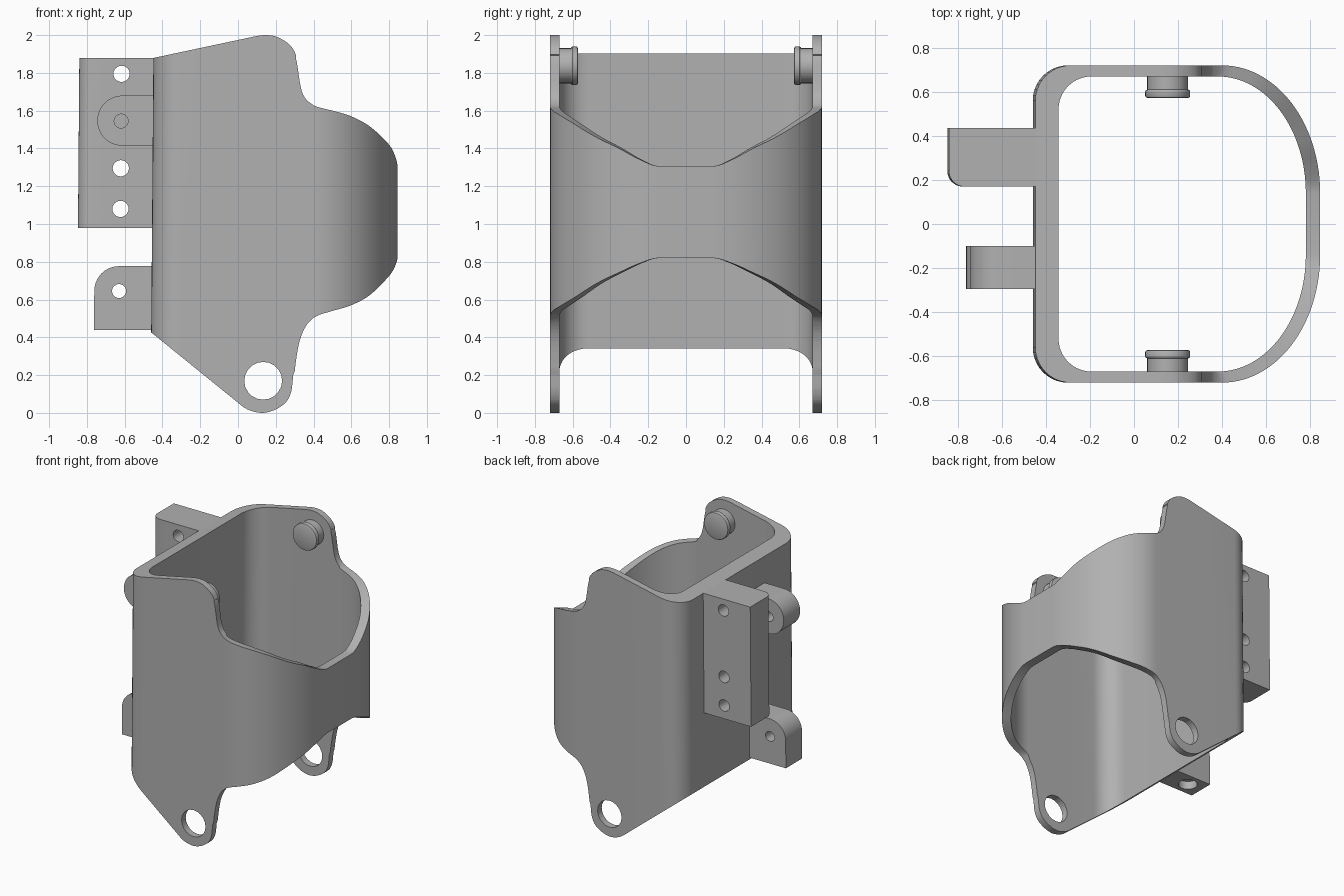
import bpy, bmesh, math
from mathutils import Vector

if "Cube" in bpy.data.objects:
    bpy.data.objects.remove(bpy.data.objects["Cube"])

grey = bpy.data.materials.new("grey")
grey.diffuse_color = (0.44, 0.44, 0.44, 1)
grey.use_nodes = True
grey.node_tree.nodes["Principled BSDF"].inputs["Base Color"].default_value = grey.diffuse_color


def lean(x, z):
    """The whole bracket leans very slightly towards +x with height."""
    return x + 0.008 * (z - 1)


def finish(name, bm):
    bmesh.ops.recalc_face_normals(bm, faces=bm.faces)
    me = bpy.data.meshes.new(name)
    bm.to_mesh(me)
    bm.free()
    ob = bpy.data.objects.new(name, me)
    bpy.context.collection.objects.link(ob)
    me.materials.append(grey)
    return ob


def select(ob):
    bpy.ops.object.select_all(action='DESELECT')
    ob.select_set(True)
    bpy.context.view_layer.objects.active = ob


def smooth(ob, angle=30):
    select(ob)
    bpy.ops.object.shade_smooth_by_angle(angle=math.radians(angle))


def prism(name, loop_a, loop_b):
    """Solid between two matching 3D loops."""
    bm = bmesh.new()
    a = [bm.verts.new(p) for p in loop_a]
    b = [bm.verts.new(p) for p in loop_b]
    bm.faces.new(a)
    bm.faces.new(b)
    for i in range(len(a)):
        j = (i + 1) % len(a)
        bm.faces.new((a[i], a[j], b[j], b[i]))
    return finish(name, bm)


def along_y(name, pts, y0, y1):
    return prism(name, [(lean(x, z), y0, z) for x, z in pts],
                 [(lean(x, z), y1, z) for x, z in pts])


def along_z(name, pts, z0, z1):
    return prism(name, [(lean(x, z0), y, z0) for x, y in pts],
                 [(lean(x, z1), y, z1) for x, y in pts])


def arc(cx, cy, rx, ry, a0, a1, n):
    return [(cx + rx * math.cos(math.radians(a0 + (a1 - a0) * i / n)),
             cy + ry * math.sin(math.radians(a0 + (a1 - a0) * i / n))) for i in range(n + 1)]


def circle(cx, cy, r, n=24):
    return arc(cx, cy, r, r, 0, 360, n)[:-1]


def cut(ob, cutter):
    m = ob.modifiers.new("cut", 'BOOLEAN')
    m.operation, m.solver, m.object = 'DIFFERENCE', 'EXACT', cutter
    select(ob)
    bpy.ops.object.modifier_apply(modifier=m.name)
    bpy.data.objects.remove(cutter)


def spline(pts, n=4):
    """Smooth curve through points."""
    out = []
    p = [Vector(q) for q in pts]
    for i in range(len(p) - 1):
        a, b, c, d = p[max(i - 1, 0)], p[i], p[i + 1], p[min(i + 2, len(p) - 1)]
        for k in range(n):
            t = k / n
            out.append(tuple(0.5 * (2 * b + (c - a) * t + (2 * a - 5 * b + 4 * c - d) * t * t
                                    + (3 * b - a - 3 * c + d) * t ** 3)))
    return out + [tuple(p[-1])]


def height(curve, x):
    if x <= curve[0][0]:
        return curve[0][1]
    for (x0, z0), (x1, z1) in zip(curve, curve[1:]):
        if x0 <= x <= x1:
            return z0 + (z1 - z0) * (x - x0) / max(x1 - x0, 1e-6)
    return curve[-1][1]


# Upper and lower edges of the sleeve as heights over x
top = [(-0.46, 1.878)] + spline([
    (0.09, 1.995), (0.14, 2.0), (0.20, 1.99), (0.27, 1.945), (0.305, 1.88), (0.32, 1.8),
    (0.329, 1.74), (0.345, 1.685), (0.375, 1.645), (0.42, 1.62), (0.5, 1.6), (0.6, 1.57),
    (0.7, 1.515), (0.8, 1.42), (0.835, 1.35), (0.846, 1.30)])
bottom = [(-0.46, 0.43)] + spline([
    (0.0, 0.06), (0.055, 0.02), (0.13, 0.0), (0.2, 0.015), (0.26, 0.055), (0.288, 0.11),
    (0.297, 0.18), (0.306, 0.27), (0.326, 0.38), (0.36, 0.46), (0.41, 0.51), (0.5, 0.54),
    (0.6, 0.57), (0.7, 0.625), (0.8, 0.725), (0.835, 0.785), (0.846, 0.825)])

# Half of the sleeve plan, as matching outer and inner points
outer = [(-0.455, 0)] + arc(-0.295, 0.56, 0.16, 0.16, 180, 90, 10)
inner = [(-0.35, 0)] + arc(-0.20, 0.52, 0.15, 0.15, 180, 90, 10)
xs = sorted({round(x, 4) for x, z in top + bottom if -0.15 < x < 0.375})
outer += [(x, 0.72) for x in xs]
inner += [(x, 0.67) for x in xs]
outer += arc(0.40, 0.14, 0.445, 0.58, 90, 0, 28) + [(0.845, 0)]
inner += arc(0.38, 0.14, 0.40, 0.53, 90, 0, 28) + [(0.78, 0)]
outer += [(x, -y) for x, y in outer[-2:0:-1]]
inner += [(x, -y) for x, y in inner[-2:0:-1]]

# Sleeve
bm = bmesh.new()
rings = []
for (xo, yo), (xi, yi) in zip(outer, inner):
    xe = xi if xi < 0 else xo
    section = [(xo, yo, height(bottom, xo)), (xo, yo, height(top, xo)),
               (xi, yi, height(top, xe)), (xi, yi, height(bottom, xe))]
    rings.append([bm.verts.new((lean(x, z) if x < 0.3 else x, y, z)) for x, y, z in section])
for r, s in zip(rings, rings[1:] + rings[:1]):
    for k in range(4):
        m = (k + 1) % 4
        bm.faces.new((r[k], r[m], s[m], s[k]))
sleeve = finish("sleeve", bm)
cut(sleeve, along_y("tab_hole_cutter", circle(0.14, 0.17, 0.1, 20), -1, 1))
smooth(sleeve)

# Tall mounting block with one rounded upright edge and three cross holes
block = along_z("mounting_block", [(-0.41, 0.17), (-0.41, 0.435), (-0.847, 0.435)]
                + arc(-0.777, 0.24, 0.07, 0.07, 180, 270, 8), 0.98, 1.88)
for z in (1.795, 1.295, 1.08):
    cut(block, along_y("block_hole_cutter", circle(-0.623, z, 0.043), 0, 1))
smooth(block)

# Upper lug with a round end
upper = along_y("upper_lug", [(-0.41, 1.415), (-0.41, 1.68)]
                + arc(-0.617, 1.5475, 0.1325, 0.1325, 90, 270, 20), -0.295, -0.1)
cut(upper, along_y("lug_hole_cutter", circle(-0.623, 1.545, 0.037), -1, 0.1))
smooth(upper)

# Lower lug with one rounded corner, a cross hole and a socket underneath
lower = along_y("lower_lug", [(-0.41, 0.44), (-0.41, 0.777)]
                + arc(-0.628, 0.647, 0.13, 0.13, 90, 180, 10) + [(-0.758, 0.44)], -0.295, -0.1)
cut(lower, along_y("lug_hole_cutter", circle(-0.627, 0.645, 0.037), -1, 0.1))
cut(lower, along_z("socket_cutter", circle(-0.64, -0.197, 0.065), 0.3, 0.5))
smooth(lower)

# Pins with rounded heads inside the top tabs
pin_profile = [(0.0, 0.69), (0.093, 0.69), (0.093, 0.61), (0.098, 0.608), (0.102, 0.602),
               (0.102, 0.582), (0.099, 0.575), (0.092, 0.572), (0.0, 0.572)]
for side, name in ((-1, "front_pin"), (1, "back_pin")):
    bm = bmesh.new()
    vs = [bm.verts.new((r, side * y, 0)) for r, y in pin_profile]
    es = [bm.edges.new(e) for e in zip(vs, vs[1:])]
    bmesh.ops.spin(bm, geom=vs + es, cent=(0, 0, 0), axis=(0, 1, 0),
                   angle=2 * math.pi, steps=32)
    bmesh.ops.remove_doubles(bm, verts=bm.verts, dist=1e-4)
    bmesh.ops.translate(bm, verts=bm.verts, vec=(0.153, 0, 1.838))
    smooth(finish(name, bm))
